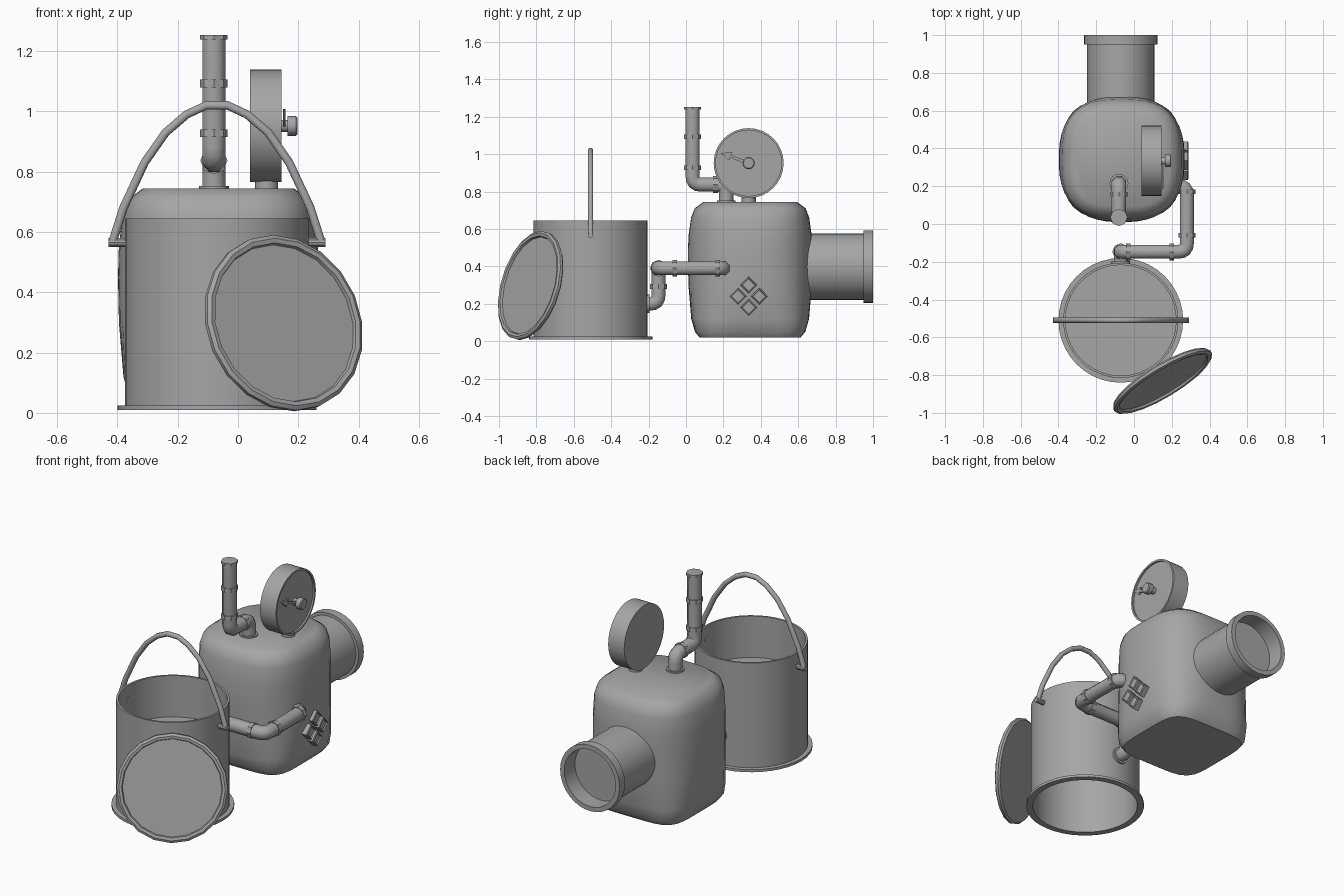
import bpy, bmesh, math
from mathutils import Vector, Quaternion

old = bpy.data.objects.get("Cube")
if old:
    bpy.data.objects.remove(old, do_unlink=True)

metal = bpy.data.materials.new("plain grey")
metal.use_nodes = True
GREY = (0.38, 0.38, 0.38, 1)
metal.diffuse_color = GREY
metal.node_tree.nodes["Principled BSDF"].inputs["Base Color"].default_value = GREY


def finish(name, bm, angle=35):
    bmesh.ops.remove_doubles(bm, verts=bm.verts, dist=1e-5)
    bmesh.ops.recalc_face_normals(bm, faces=bm.faces)
    me = bpy.data.meshes.new(name)
    bm.to_mesh(me)
    bm.free()
    me.materials.append(metal)
    me.shade_smooth()
    me.set_sharp_from_angle(angle=math.radians(angle))
    ob = bpy.data.objects.new(name, me)
    bpy.context.collection.objects.link(ob)
    return ob


def loft(name, rings, angle=35):
    """Skin a list of equal-length point rings and cap both ends."""
    bm = bmesh.new()
    vs = [[bm.verts.new(p) for p in ring] for ring in rings]
    n = len(vs[0])
    for a, b in zip(vs, vs[1:]):
        for i in range(n):
            j = (i + 1) % n
            bm.faces.new((a[i], a[j], b[j], b[i]))
    bm.faces.new(vs[0])
    bm.faces.new(vs[-1])
    return finish(name, bm, angle)


def lathe(name, profile, origin, axis=(0, 0, 1), n=32, angle=35):
    """Turn a (radius, distance) profile around an axis."""
    q = Vector(axis).to_track_quat('Z', 'Y')
    rings = []
    for r, h in profile:
        r = max(r, 0.001)
        rings.append([q @ Vector((r * math.cos(math.tau * i / n),
                                  r * math.sin(math.tau * i / n), h)) + Vector(origin)
                      for i in range(n)])
    return loft(name, rings, angle)


def disc(name, r, h0, h1, origin, axis=(0, 0, 1), n=16):
    return lathe(name, [(r, h0), (r, h1)], origin, axis, n)


def sweep(name, pts, r, n=8, angle=50):
    """Carry a round section along a path."""
    pts = [Vector(p) for p in pts]
    rings, side, prev = [], None, None
    for i, p in enumerate(pts):
        t = (pts[min(i + 1, len(pts) - 1)] - pts[max(i - 1, 0)]).normalized()
        side = t.orthogonal().normalized() if side is None else prev.rotation_difference(t) @ side
        prev = t
        rings.append([p + Quaternion(t, math.tau * (k + 0.5) / n) @ side * r for k in range(n)])
    return loft(name, rings, angle)


def fillet(pts, d=0.045, steps=4):
    """Round the inner corners of a path."""
    pts = [Vector(p) for p in pts]
    out = [pts[0]]
    for a, b, c in zip(pts, pts[1:], pts[2:]):
        s, e = b + (a - b).normalized() * d, b + (c - b).normalized() * d
        for k in range(steps + 1):
            u = k / steps
            out.append(s * (1 - u) ** 2 + b * 2 * u * (1 - u) + e * u * u)
    return out + [pts[-1]]


# Bucket: open wall, foot flange and inner floor
BX, BY = -0.07, -0.51
lathe("bucket", [(0, .39), (.293, .39), (.293, .01), (.33, .01), (.33, .025), (.305, .025),
                 (.305, .645), (.293, .645), (.293, .4), (0, .4)], (BX, BY, 0), n=40)

# Bucket handle and its two pegs
half = [(.345, .57), (.31, .68), (.24, .83), (.17, .93), (.10, .99), (.035, 1.02)]
arc = [(BX - x, BY, z) for x, z in half] + [(BX + x, BY, z) for x, z in reversed(half)]
sweep("bucket_handle", arc, 0.015)
for side, label in ((-1, "right"), (1, "left")):
    disc(label + "_handle_peg", .015, .29, .36, (BX, BY, .565), (side, 0, 0), 10)

# Lid leaning on the bucket, with a raised rim
lathe("bucket_lid", [(0, -.015), (.29, -.015), (.3, -.005), (.3, .01), (.287, .018),
                     (.272, .015), (.268, .003), (0, .003)],
      (.15, -.83, .297), (.5, -.83, .25), 20, 25)

# Tank: rounded square rings, squarer towards the ends
TX, TY = -0.065, 0.343
rings = []
for h, z, power in [(.27, .02, 5), (.295, .05, 4.2), (.315, .12, 3.3), (.33, .3, 2.6),
                    (.333, .45, 2.5), (.33, .56, 2.6), (.316, .66, 2.9), (.297, .71, 3.1),
                    (.25, .745, 3.3)]:
    ring = []
    for i in range(48):
        c, s = math.cos(math.tau * i / 48), math.sin(math.tau * i / 48)
        k = h / (abs(c) ** power + abs(s) ** power) ** (1 / power)
        ring.append((TX + c * k, TY + s * k, z))
    rings.append(ring)
loft("tank", rings, 45)

# Wide rear spout with lip and recessed end
lathe("rear_spout", [(0, .5), (.178, .5), (.178, .95), (.195, .95), (.195, 1), (.168, 1),
                     (.168, .9), (0, .9)], (-.07, 0, .398), (0, 1, 0))

# Gauge on top of the tank
GY, GZ = 0.335, 0.952
disc("gauge_neck", .038, .73, .785, (.095, GY, 0))
lathe("gauge_case", [(0, .04), (.187, .04), (.187, .145), (.176, .145), (.176, .135), (0, .135)],
      (0, GY, GZ), (1, 0, 0))
lathe("gauge_knob", [(.02, .13), (.02, .165), (.033, .165), (.033, .192), (.028, .197), (0, .197)],
      (0, GY, GZ), (1, 0, 0), 12)

# Gauge needle: an arrow plate
arrow = [(0, -.009), (.105, -.007), (.1, -.024), (.16, 0), (.1, .024), (.105, .007), (0, .009)]
ca, sa = math.cos(math.radians(160)), math.sin(math.radians(160))
loft("gauge_needle", [[(x, GY + u * ca - v * sa, GZ + u * sa + v * ca) for u, v in arrow]
                      for x in (.15, .158)])

# Chimney pipe with its collars
CX, CY = -0.08, 0.035
sweep("chimney_pipe", fillet([(CX, .215, .73), (CX, .215, .837), (CX, CY, .837), (CX, CY, 1.25)]), .041)
disc("chimney_base_flange", .05, .74, .753, (CX, .215, 0))
for i, (z0, z1) in enumerate([(.915, .94), (1.08, 1.105), (1.238, 1.253)]):
    disc("chimney_collar_%d" % (i + 1), .046, z0, z1, (CX, CY, 0), n=8)
disc("chimney_elbow_collar", .045, .145, .17, (CX, 0, .837), (0, 1, 0), 8)

# Pipe joining the bucket to the tank
PY, PX, PZ = -0.147, 0.28, 0.39
sweep("joining_pipe", fillet([(BX, -.22, .2), (BX, PY, .2), (BX, PY, PZ), (PX, PY, PZ),
                              (PX, .2, PZ), (.18, .2, PZ)]), .04)
disc("joining_pipe_flange", .05, -.21, -.195, (BX, 0, .2), (0, 1, 0))
disc("joining_pipe_riser_collar", .045, .28, .305, (BX, PY, 0), n=8)
for i, x in enumerate((-.03, .2)):
    disc("cross_pipe_collar_%d" % (i + 1), .045, x - .012, x + .012, (0, PY, PZ), (1, 0, 0), 8)
for i, y in enumerate((-.06, .17)):
    disc("long_pipe_collar_%d" % (i + 1), .045, y - .012, y + .012, (PX, 0, PZ), (0, 1, 0), 8)

# Four diamond vents on the side of the tank
for i in range(4):
    a = math.tau * i / 4
    lathe("diamond_vent_%d" % (i + 1), [(0, .22), (.046, .22), (.046, .284), (.038, .288),
                                        (.034, .281), (0, .281)],
          (0, .335 + .057 * math.cos(a), .24 + .06 * math.sin(a)), (1, 0, 0), 4)
